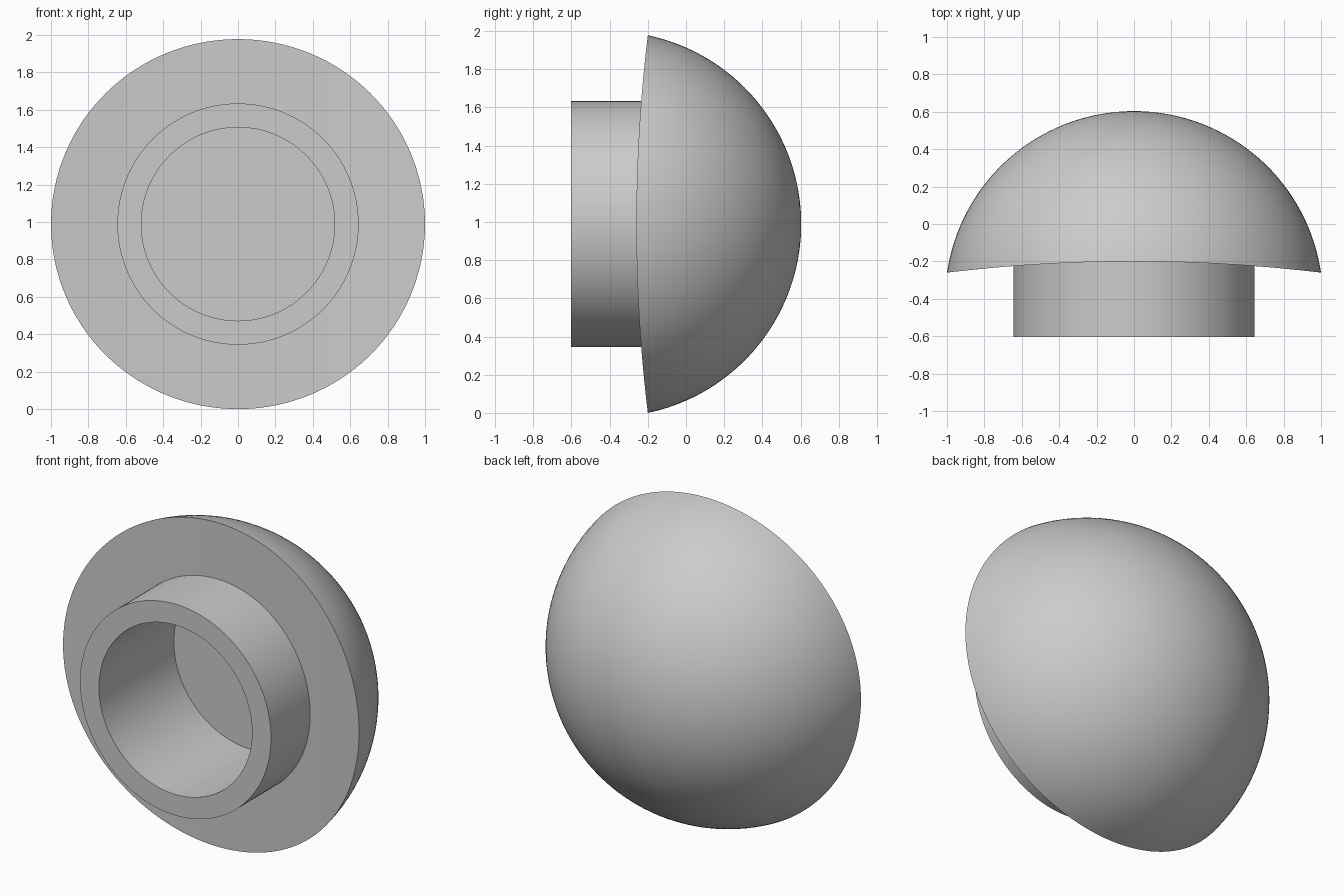
import bpy
import bmesh
from math import sin, cos, pi, acos, sqrt

if "Cube" in bpy.data.objects:
    bpy.data.objects.remove(bpy.data.objects["Cube"], do_unlink=True)

SEG = 128                     # steps around the axis
MID_Z = 0.989                 # height of the axis
BALL_R, BALL_Y = 1.0105, -0.407
HUB_R, BORE_R = 0.645, 0.517
FRONT_Y, SEAT_Y, FLOOR_Y = -0.603, -0.1, 0.12

grey = bpy.data.materials.new("plain grey")
grey.use_nodes = True
grey.diffuse_color = (0.6, 0.6, 0.6, 1)
grey.node_tree.nodes["Principled BSDF"].inputs["Base Color"].default_value = (0.6, 0.6, 0.6, 1)


def face_y(x):
    """Front face: a shallow hollow bent about the vertical."""
    return -0.2 - 0.06 * x * x


def lathe(name, profile, closed):
    """Sweep profile(angle) -> [(radius, y)] round the y axis."""
    bm = bmesh.new()
    rows = []
    for i in range(SEG):
        a = 2 * pi * i / SEG
        rows.append([bm.verts.new((r * cos(a), y, MID_Z + r * sin(a))) for r, y in profile(a)])
    count = len(rows[0])
    for i in range(SEG):
        p, q = rows[i], rows[(i + 1) % SEG]
        for j in range(count if closed else count - 1):
            k = (j + 1) % count
            bm.faces.new((p[j], p[k], q[k], q[j]))
    bmesh.ops.remove_doubles(bm, verts=bm.verts, dist=1e-5)
    bmesh.ops.recalc_face_normals(bm, faces=bm.faces)
    mesh = bpy.data.meshes.new(name)
    bm.to_mesh(mesh)
    bm.free()
    mesh.materials.append(grey)
    obj = bpy.data.objects.new(name, mesh)
    bpy.context.collection.objects.link(obj)
    bpy.ops.object.select_all(action="DESELECT")
    obj.select_set(True)
    bpy.context.view_layer.objects.active = obj
    bpy.ops.object.shade_smooth_by_angle(angle=pi / 6)
    return obj


def dome_profile(a):
    # rim where the ball meets the bent face
    rim = 1.0
    for _ in range(8):
        rim = sqrt(BALL_R ** 2 - (face_y(rim * cos(a)) - BALL_Y) ** 2)
    end = acos((face_y(rim * cos(a)) - BALL_Y) / BALL_R)
    pts = [(BALL_R * sin(end * i / 40), BALL_Y + BALL_R * cos(end * i / 40)) for i in range(41)]
    # bent front face
    for i in range(1, 7):
        r = rim + (HUB_R - rim) * i / 6
        pts.append((r, face_y(r * cos(a))))
    # stepped socket
    pts += [(HUB_R, SEAT_Y), (BORE_R, SEAT_Y), (BORE_R, FLOOR_Y), (0, FLOOR_Y)]
    return pts


def collar_profile(a):
    return [(HUB_R, FRONT_Y), (HUB_R, SEAT_Y), (BORE_R, SEAT_Y), (BORE_R, FRONT_Y)]


lathe("dome", dome_profile, False)
lathe("collar", collar_profile, True)
